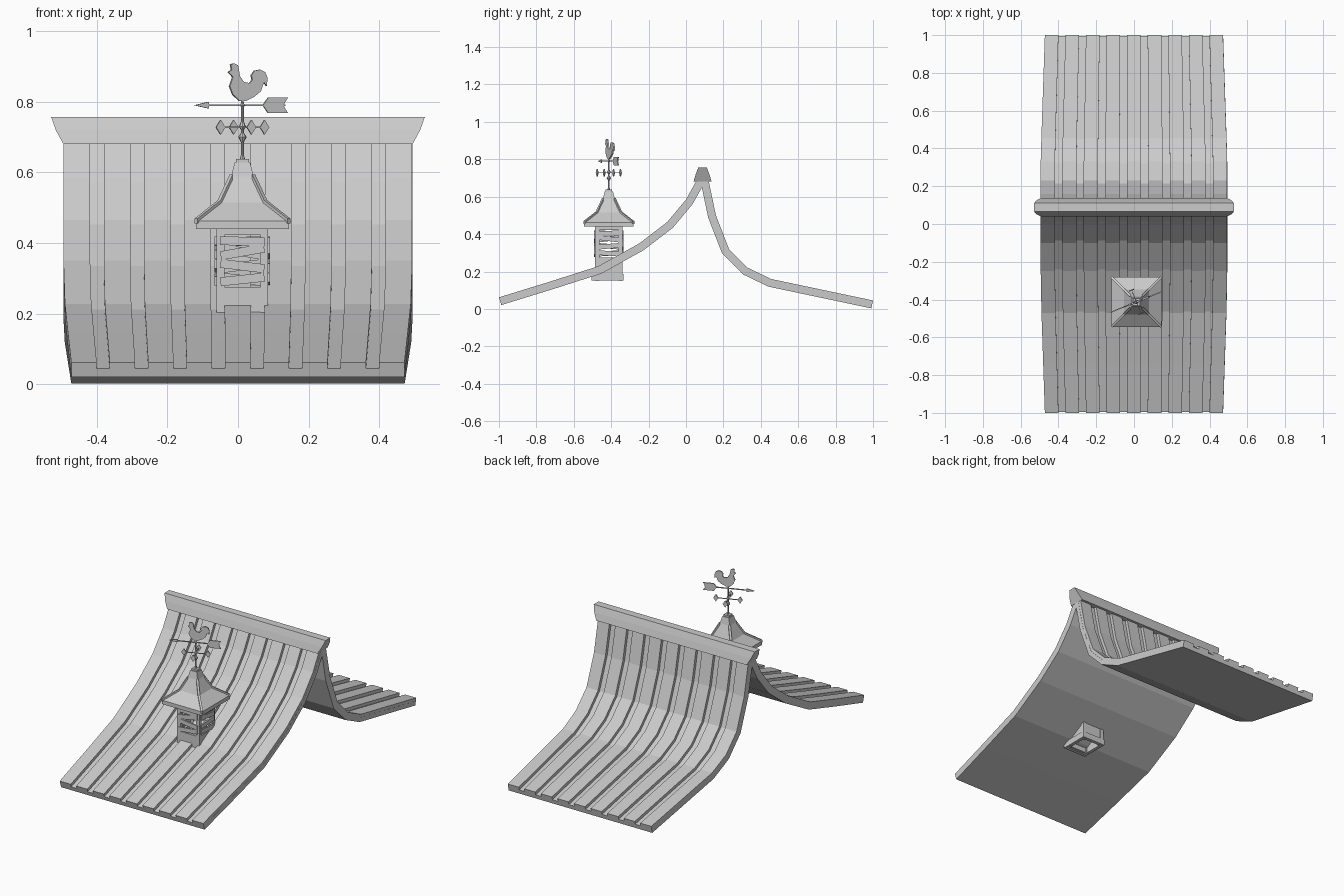
import bpy, bmesh, math
from mathutils import Vector, Matrix

if "Cube" in bpy.data.objects:
    bpy.data.objects.remove(bpy.data.objects["Cube"])

CX, CY = 0.0125, -0.4125            # cupola centre
VANE = Matrix.Translation((CX, CY, 0)) @ Matrix.Rotation(math.radians(22), 4, 'Z')


def make(name, bm):
    bmesh.ops.recalc_face_normals(bm, faces=bm.faces[:])
    me = bpy.data.meshes.new(name)
    bm.to_mesh(me)
    bm.free()
    ob = bpy.data.objects.new(name, me)
    bpy.context.collection.objects.link(ob)
    return ob


def box(bm, c, size, rot=None):
    m = Matrix.Translation(c) @ (rot or Matrix()) @ Matrix.Diagonal((*size, 1))
    bmesh.ops.create_cube(bm, size=1, matrix=m)


def loft(bm, rings):
    """Closed solid through rings with equal point counts."""
    vs = [[bm.verts.new(p) for p in r] for r in rings]
    n = len(vs[0])
    for a, b in zip(vs, vs[1:]):
        for i in range(n):
            bm.faces.new((a[i], a[(i + 1) % n], b[(i + 1) % n], b[i]))
    bm.faces.new(vs[0])
    bm.faces.new(vs[-1])


def square(h, z):
    return [(CX + sx * h, CY + sy * h, z) for sx, sy in ((-1, -1), (1, -1), (1, 1), (-1, 1))]


def plate(bm, pts, t, m):
    """Flat outline in local x/z, thickened along local y."""
    loft(bm, [[m @ Vector((x, y, z)) for x, z in pts] for y in (-t / 2, t / 2)])


def offset(pts, d):
    """Mitred offset of a y/z path, downwards for positive d."""
    out = []
    for i, p in enumerate(pts):
        ns = []
        for a, b in ((i - 1, i), (i, i + 1)):
            if a >= 0 and b < len(pts):
                t = (Vector(pts[b]) - Vector(pts[a])).normalized()
                n = Vector((t.y, -t.x))
                ns.append(n if n.y < 0 else -n)
        n = sum(ns, Vector((0, 0))).normalized()
        out.append(Vector(p) + n * d / n.dot(ns[0]))
    return out


def strip(bm, path, d0, d1, x0, x1):
    """Roof strip between two offsets; x0, x1 are fractions of the half width."""
    rings = []
    for o, a, b in zip(path, offset(path, d0), offset(path, d1)):
        w = 0.494 - 0.022 * max(0, (abs(o[0]) - 0.35) / 0.65)
        rings.append([(x0 * w, *a), (x1 * w, *a), (x1 * w, *b), (x0 * w, *b)])
    loft(bm, rings)


# Curved roof slopes with raised boards
front = [(-1, .062), (-.73, .145), (-.47, .228), (-.25, .35), (-.1, .465), (0, .585), (.075, .72)]
back = [(1, .045), (.455, .16), (.33, .22), (.23, .32), (.16, .5), (.115, .715)]
for side, path in (("front", front), ("back", back)):
    bm = bmesh.new()
    strip(bm, path, 0.018, 0.043, -1, 1)
    make(side + "_roof_sheet", bm)
    bm = bmesh.new()
    pitch, gap = 0.2307, 0.078
    for i in range(9):
        x = -1 + i * pitch
        strip(bm, path, 0, 0.019, x, x + pitch - gap)
    make(side + "_roof_boards", bm)

# Ridge cap with flared ends
bm = bmesh.new()
prof = [(.040, .68, .494), (.052, .72, .516), (.066, .757, .529),
        (.111, .757, .529), (.125, .72, .516), (.137, .68, .494)]
loft(bm, [[(s * w, y, z) for y, z, w in prof] for s in (-1, 1)])
make("ridge_cap", bm)

# Cupola frame: posts, skirt walls, top rails
bm = bmesh.new()
H = 0.073
for sx in (-1, 1):
    for sy in (-1, 1):
        box(bm, (CX + sx * (H - .011), CY + sy * (H - .011), .30), (.022, .022, .30))
for s in (-1, 1):
    for z, h in ((.215, .12), (.435, .025)):
        box(bm, (CX + s * (H - .009), CY, z), (.014, 2 * H - .04, h))
        box(bm, (CX, CY + s * (H - .009), z), (2 * H - .04, .014, h))
make("cupola_frame", bm)

# Base frame hanging below the roof
bm = bmesh.new()
for s in (-1, 1):
    box(bm, (CX + s * .066, -.42, .17), (.02, .17, .036))
    box(bm, (CX, -.42 + s * .075, .17), (.114, .02, .036))
make("cupola_base", bm)

# Crooked louvre slats on all four sides
bm = bmesh.new()
for k in range(4):
    turn = Matrix.Translation((CX, CY, 0)) @ Matrix.Rotation(k * math.pi / 2, 4, 'Z')
    for i, (z, a) in enumerate(((.405, 2), (.375, -10), (.335, 7), (.297, -6))):
        tilt = Matrix.Rotation(math.radians(a * (1 if k % 2 == 0 else -.7)), 4, 'Y')
        m = turn @ Matrix.Translation((0, -H - .001, z)) @ tilt
        bmesh.ops.create_cube(bm, size=1, matrix=m @ Matrix.Diagonal((.125, .009, .025, 1)))
make("cupola_slats", bm)

# Cupola roof, concave and square
levels = [(.132, .44), (.132, .463), (.066, .515), (.032, .588), (.022, .628)]
bm = bmesh.new()
loft(bm, [square(h, z) for h, z in levels])
make("cupola_roof", bm)

# Hip ribs along the four corners
bm = bmesh.new()
for k in range(4):
    m = Matrix.Translation((CX, CY, 0)) @ Matrix.Rotation(math.pi / 4 + k * math.pi / 2, 4, 'Z')
    loft(bm, [[m @ Vector((h * 1.414, y, z + dz))
               for y, dz in ((-.006, -.008), (.006, -.008), (.006, .006), (-.006, .006))]
              for h, z in levels[1:4]])
make("hip_ribs", bm)

# Finial block
bm = bmesh.new()
box(bm, (CX, CY, .632), (.036, .036, .012))
make("finial_block", bm)

# Vane pole with two turned knobs
bm = bmesh.new()
pole = [(.008, .635), (.004, .65), (.004, .685), (.012, .7), (.004, .712), (.004, .72),
        (.010, .73), (.004, .745), (.004, .785), (.007, .79), (.004, .797), (.003, .81)]
loft(bm, [[(CX + r * math.cos(i * math.pi / 4), CY + r * math.sin(i * math.pi / 4), z)
           for i in range(8)] for r, z in pole])
make("vane_pole", bm)

# Compass arms with plain end plates
bm = bmesh.new()
for k in range(4):
    m = VANE @ Matrix.Rotation(k * math.pi / 2, 4, 'Z')
    plate(bm, [(0, .726), (.06, .726), (.06, .73), (0, .73)], .004, m)
    e = m @ Matrix.Translation((.067, 0, .728)) @ Matrix.Rotation(-k * math.pi / 2, 4, 'Z')
    plate(bm, [(-.014, 0), (0, -.021), (.014, 0), (0, .021)], .006, e)
make("compass_arms", bm)

# Wind arrow
bm = bmesh.new()
plate(bm, [(-.11, .788), (.13, .788), (.13, .793), (-.11, .793)], .005, VANE)
plate(bm, [(-.147, .79), (-.104, .781), (-.104, .80)], .006, VANE)
plate(bm, [(.062, .79), (.078, .768), (.138, .768), (.124, .79), (.138, .812), (.078, .812)], .006, VANE)
make("wind_arrow", bm)

# Rooster silhouette
bm = bmesh.new()
rooster = [(-.044, .884), (-.034, .89), (-.037, .905), (-.028, .909), (-.015, .903), (-.009, .873),
           (.003, .856), (.021, .853), (.029, .862), (.026, .875), (.036, .888), (.052, .891),
           (.068, .884), (.075, .868), (.073, .845), (.064, .855), (.055, .83), (.036, .815),
           (.009, .802), (-.009, .802), (-.03, .82), (-.04, .844), (-.03, .87)]
plate(bm, rooster, .009, VANE)
make("rooster", bm)
